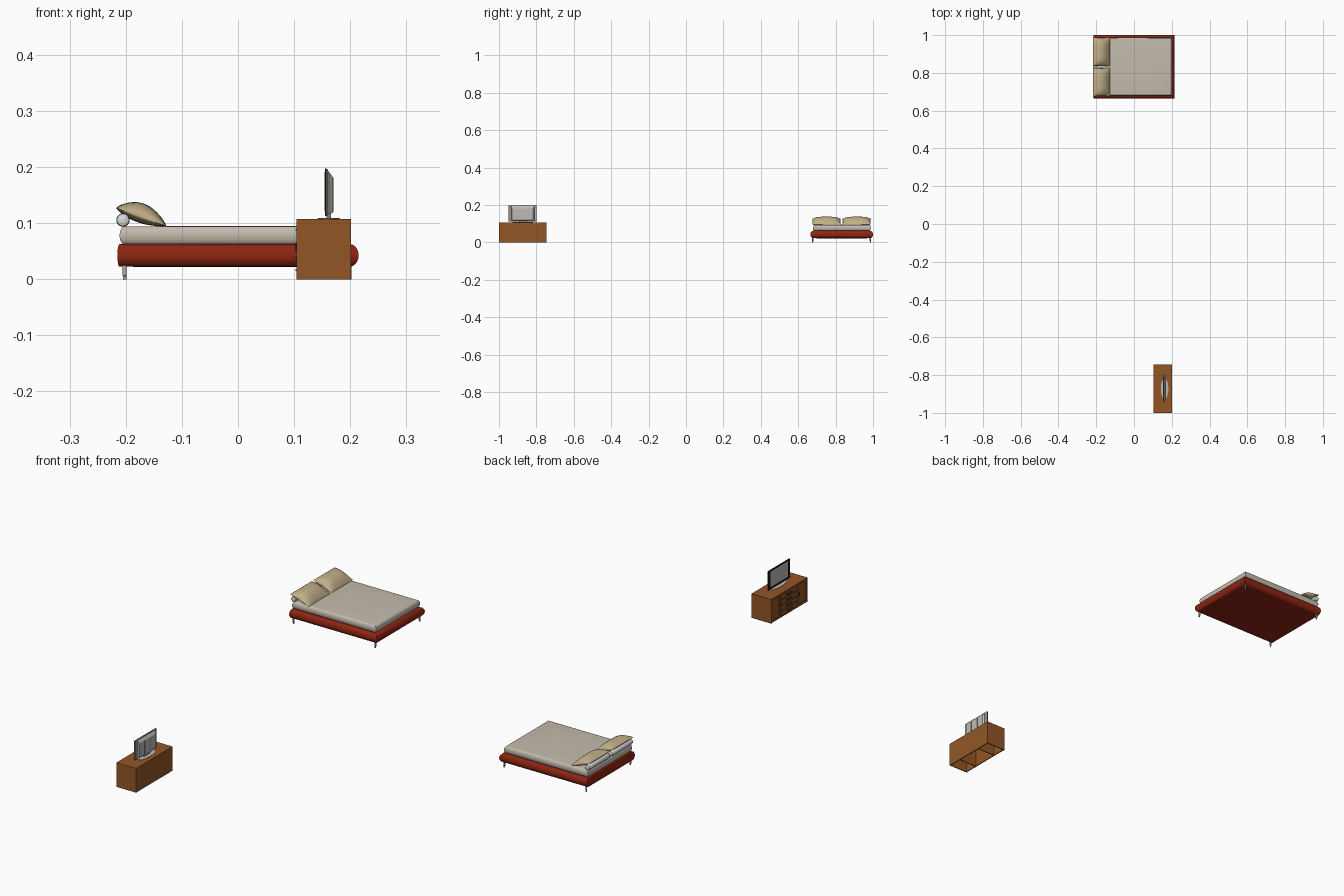
import bpy, bmesh, math

if "Cube" in bpy.data.objects:
    bpy.data.objects.remove(bpy.data.objects["Cube"])


def material(name, rgb):
    m = bpy.data.materials.new(name)
    m.diffuse_color = (*rgb, 1)
    m.use_nodes = True
    m.node_tree.nodes["Principled BSDF"].inputs["Base Color"].default_value = m.diffuse_color
    return m


RED = material("dark red upholstery", (0.27, 0.018, 0.006))
SHEET = material("warm grey sheet", (0.55, 0.50, 0.42))
BEIGE = material("beige pillow", (0.54, 0.43, 0.25))
WHITE = material("white bolster", (0.72, 0.71, 0.71))
METAL = material("leg metal", (0.42, 0.42, 0.44))
WOOD = material("brown wood", (0.29, 0.094, 0.019))
BLACK = material("black frame", (0.008, 0.008, 0.008))
LIGHT = material("light grey plastic", (0.52, 0.50, 0.47))
GREY = material("mid grey plastic", (0.20, 0.20, 0.17))


def finish(name, bm, mats, smooth=None, rule=None):
    bmesh.ops.recalc_face_normals(bm, faces=bm.faces)
    if rule:
        for f in bm.faces:
            f.material_index = rule(f)
    me = bpy.data.meshes.new(name)
    bm.to_mesh(me)
    bm.free()
    ob = bpy.data.objects.new(name, me)
    bpy.context.collection.objects.link(ob)
    for m in mats:
        me.materials.append(m)
    if smooth:
        bpy.context.view_layer.objects.active = ob
        ob.select_set(True)
        bpy.ops.object.shade_smooth_by_angle(angle=math.radians(smooth))
        ob.select_set(False)
    return ob


def box(name, x, y, z, mat, inset=None):
    """Box from ranges; inset = (border, depth) sinks a panel in the -x face."""
    bm = bmesh.new()
    bmesh.ops.create_cube(bm, size=1)
    for v in bm.verts:
        v.co = [r[0] + (c + 0.5) * (r[1] - r[0]) for c, r in zip(v.co, (x, y, z))]
    if inset:
        front = min(bm.faces, key=lambda f: f.calc_center_median().x)
        bmesh.ops.inset_region(bm, faces=[front], thickness=inset[0])
        bmesh.ops.inset_region(bm, faces=[front], thickness=0.001, depth=-inset[1])
    return finish(name, bm, [mat])


def loft(name, rings, mat, smooth=None, rule=None):
    """Stack of closed rings with capped ends."""
    bm = bmesh.new()
    loops = [[bm.verts.new(p) for p in r] for r in rings]
    n = len(loops[0])
    for a, b in zip(loops, loops[1:]):
        for i in range(n):
            bm.faces.new((a[i], a[(i + 1) % n], b[(i + 1) % n], b[i]))
    bm.faces.new(loops[0])
    bm.faces.new(loops[-1])
    return finish(name, bm, mat if isinstance(mat, list) else [mat], smooth, rule)


def rect(x0, x1, y0, y1, z):
    return [(x0, y0, z), (x1, y0, z), (x1, y1, z), (x0, y1, z)]


def padded_slab(name, x, y, z, head, foot, side, mat, crown_low, crown_high):
    """Slab with bulging, mitred edges; head/foot/side are roundover depths."""
    zc, h = (z[0] + z[1]) / 2, (z[1] - z[0]) / 2
    rings = []
    for i in range(17):
        t = math.pi * (i / 16 - 0.5)
        k = 1 - math.cos(t)
        rings.append(rect(x[0] + head * k, x[1] - foot * k,
                          y[0] + side * k, y[1] - side * k, zc + h * math.sin(t)))
    xm, ym = (x[0] + x[1]) / 2, (y[0] + y[1]) / 2
    dx, dy = (x[1] - x[0]) * 0.2, (y[1] - y[0]) * 0.2
    if crown_low:
        rings.insert(0, rect(xm - dx, xm + dx, ym - dy, ym + dy, z[0] - crown_low))
    if crown_high:
        rings.append(rect(xm - dx, xm + dx, ym - dy, ym + dy, z[1] + crown_high))
    loft(name, rings, mat, 35)


def lathe(name, centre, profile, axis, mat, n=24):
    """Round part along y or z from (position, radius) pairs."""
    rings = []
    for p, r in profile:
        ring = []
        for i in range(n):
            a = math.tau * i / n
            c, s = r * math.cos(a), r * math.sin(a)
            ring.append((centre[0] + c, centre[1] + s, p) if axis == "z"
                        else (centre[0] + c, p, centre[1] + s))
        rings.append(ring)
    loft(name, rings, mat, 40)


def pillow(name, y0, y1):
    """Leaning cushion: top and bottom bulge away from a slanted seam."""
    bm = bmesh.new()
    N = 18
    for top in (True, False):
        g = []
        for i in range(N + 1):
            u = (1 - math.cos(math.pi * i / N)) / 2
            row = []
            for j in range(N + 1):
                w = -math.cos(math.pi * j / N)
                fu = math.sin(math.pi * u ** 0.9) ** 0.8 if 0 < i < N else 0
                f = fu * max(0, 1 - w ** 4) ** 0.6
                h = f * (0.024 if top else -0.011)
                pinch = 1 - 0.03 * math.sin(math.pi * u)
                x = -0.217 + 0.089 * u + 0.348 * h
                z = 0.127 - 0.032 * u + 0.938 * h
                y = (y0 + y1) / 2 + (y1 - y0) / 2 * w * pinch
                row.append(bm.verts.new((x, y, z)))
            g.append(row)
        for i in range(N):
            for j in range(N):
                bm.faces.new((g[i][j], g[i + 1][j], g[i + 1][j + 1], g[i][j + 1]))
    bmesh.ops.remove_doubles(bm, verts=bm.verts, dist=1e-5)
    finish(name, bm, [BEIGE], 60)


# Bed base and mattress
padded_slab("bed_base", (-0.215, 0.215), (0.665, 1.0), (0.0225, 0.0625),
            0.004, 0.016, 0.016, RED, 0.001, 0)
padded_slab("mattress", (-0.211, 0.2), (0.679, 0.988), (0.062, 0.094),
            0.009, 0.009, 0.009, SHEET, 0, 0.001)

# Pillows, each propped on a bolster
for tag, y0, y1 in (("front", 0.675, 0.827), ("back", 0.836, 0.988)):
    pillow(tag + "_pillow", y0, y1)
    lathe(tag + "_bolster", (-0.205, 0.1055),
          [(y0 + 0.002, 0.007), (y0 + 0.004, 0.0105), (y0 + 0.009, 0.012),
           (y1 - 0.009, 0.012), (y1 - 0.004, 0.0105), (y1 - 0.002, 0.007)], "y", WHITE)

# Bed legs
for x in (-0.202, 0.199):
    for y in (0.677, 0.986):
        lathe("bed_leg", (x, y), [(0, 0.003), (0.006, 0.003), (0.0065, 0.0037), (0.03, 0.0037)],
              "z", METAL, 16)

# Cabinet carcass, open underneath
X0, X1, Y0, Y1, H = 0.106, 0.201, -1.0, -0.745, 0.107
T = 0.004
D0, D1 = Y0 + 0.066, Y1 - 0.066
box("cabinet_top", (0.104, X1), (Y0, Y1), (H - T, H), WOOD)
box("cabinet_back", (X1 - T, X1), (Y0 + T, Y1 - T), (0, H - T), WOOD)
box("cabinet_front", (X0, X0 + T), (Y0 + T, Y1 - T), (0, H - T), WOOD)
for y in (Y0, Y1 - T):
    box("cabinet_side", (0.104, X1), (y, y + T), (0, H - T), WOOD)
for y in (D0, D1):
    box("cabinet_divider", (X0 + T, X1 - T), (y - T / 2, y + T / 2), (0, H - T), WOOD)

# Cabinet doors with sunken panels, and drawers between them
for y0, y1, ky in ((Y0 + 0.006, D0 - 0.002, D0 - 0.007), (D1 + 0.002, Y1 - 0.006, D1 + 0.007)):
    box("cabinet_door", (0.104, X0), (y0, y1), (0.005, H - 0.007), WOOD, (0.009, 0.0015))
    box("door_handle", (0.1025, 0.1045), (ky - 0.001, ky + 0.001), (0.05, 0.064), BLACK)
for i in range(4):
    z = 0.005 + i * 0.024
    box("drawer_front", (0.104, X0), (D0 + 0.002, D1 - 0.002), (z, z + 0.0215), WOOD, (0.003, 0.001))
    yc = (D0 + D1) / 2
    box("drawer_handle", (0.1025, 0.1055), (yc - 0.02, yc + 0.02), (z + 0.0095, z + 0.012), BLACK)

# Television: panel, screen, tapered back housing
YC = -0.873
box("tv_bezel", (0.155, 0.1575), (YC - 0.075, YC + 0.075), (0.113, 0.197), BLACK)
box("tv_screen", (0.1546, 0.1555), (YC - 0.061, YC + 0.061), (0.122, 0.191), LIGHT)


def yz(x, w, z0, z1):
    return [(x, YC - w, z0), (x, YC + w, z0), (x, YC + w, z1), (x, YC - w, z1)]


def back_light(f):
    return 0 if f.normal.x > 0.6 else 1


loft("tv_back_cover", [yz(0.1572, 0.075, 0.113, 0.197), yz(0.160, 0.074, 0.114, 0.196)],
     [LIGHT, GREY], rule=back_light)
loft("tv_back_housing", [yz(0.160, 0.062, 0.116, 0.194), yz(0.165, 0.060, 0.117, 0.188),
                         yz(0.169, 0.056, 0.119, 0.182)], [LIGHT, GREY], rule=back_light)
for s in (-1, 1):
    y = YC + s * 0.02
    box("tv_back_rib", (0.1685, 0.1700), (y - 0.001, y + 0.001), (0.12, 0.181), GREY)

# Television stand: neck and oval foot
box("tv_neck", (0.158, 0.166), (YC - 0.02, YC + 0.02), (0.108, 0.119), GREY)
foot = lambda k, z: [(0.162 + 0.02 * k * math.cos(math.tau * i / 32),
                      YC + 0.055 * k * math.sin(math.tau * i / 32), z) for i in range(32)]
loft("tv_foot", [foot(1, 0.1068), foot(1, 0.1085), foot(0.85, 0.1095)], LIGHT, 30)
